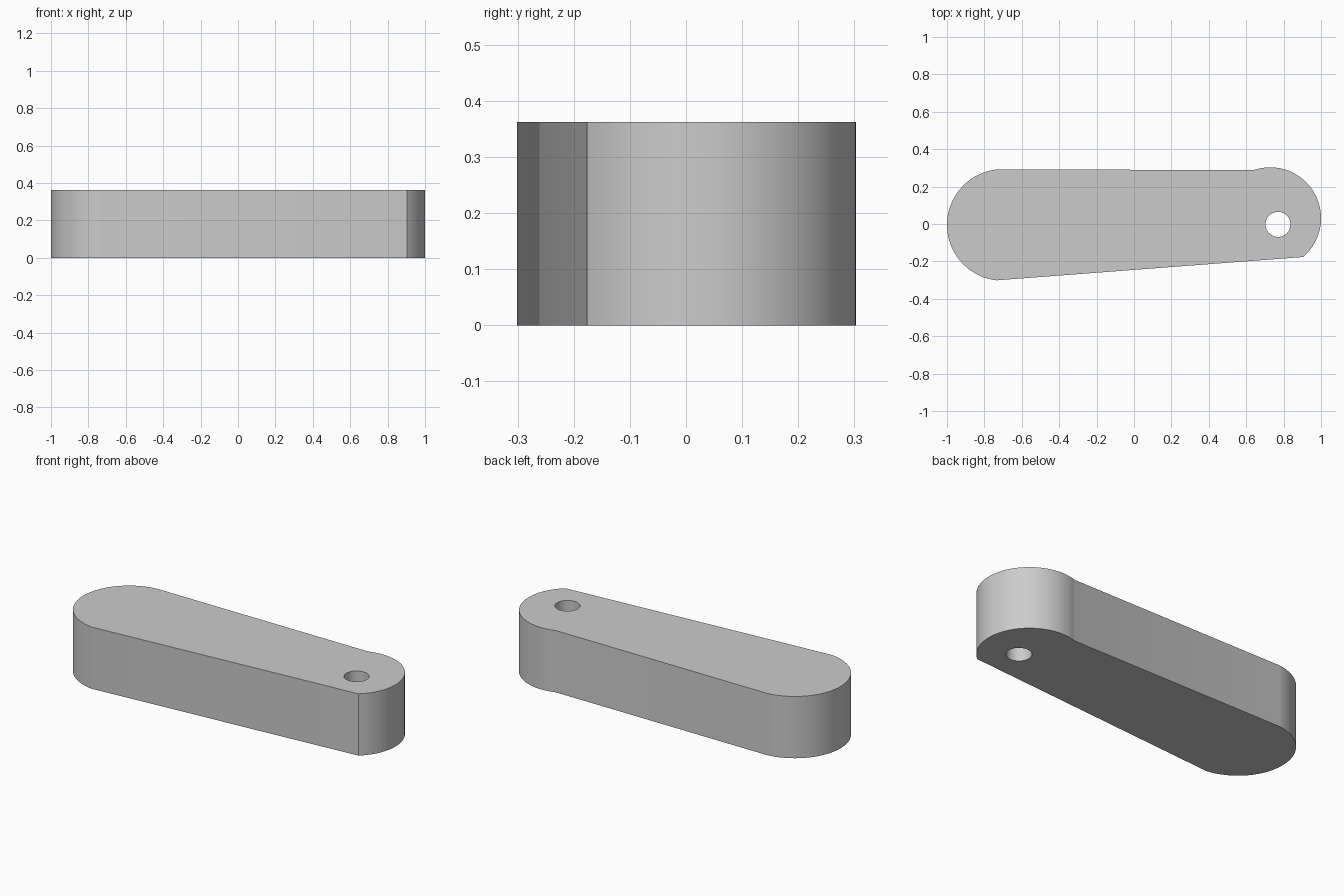
import bpy
import bmesh
from math import atan2, cos, sin, pi, radians

cube = bpy.data.objects.get("Cube")
if cube:
    bpy.data.objects.remove(cube, do_unlink=True)

HEIGHT = 0.362


def arc(cx, cy, r, start, end, steps):
    """Points along an arc, from start to end angle."""
    angles = [start + (end - start) * i / steps for i in range(steps + 1)]
    return [(cx + r * cos(a), cy + r * sin(a)) for a in angles]


def angle_to(cx, cy, x, y):
    return atan2(y - cy, x - cx)


# Outline: rounded wide end, straight back, bulging pivot end, sloping front
wide = (-0.702, -0.005)
pivot = (0.728, 0.031)
wide_end = arc(*wide, 0.298, angle_to(*wide, -0.73, 0.29),
               angle_to(*wide, -0.735, -0.301) + 2 * pi, 40)
pivot_end = arc(*pivot, 0.272, angle_to(*pivot, 0.9, -0.172),
                angle_to(*pivot, 0.64, 0.29), 48)
hole = arc(0.77, -0.002, 0.067, 0, 2 * pi, 40)[:-1]

# Fill the outline around the hole, then extrude to full height
bm = bmesh.new()
edges = []
for loop in (wide_end + pivot_end, hole):
    verts = [bm.verts.new((x, y, 0)) for x, y in loop]
    edges += [bm.edges.new((verts[i - 1], verts[i])) for i in range(len(verts))]
bmesh.ops.triangle_fill(bm, use_beauty=True, edges=edges, normal=(0, 0, 1))
result = bmesh.ops.extrude_face_region(bm, geom=bm.faces[:], use_keep_orig=True)
top = [g for g in result["geom"] if isinstance(g, bmesh.types.BMVert)]
bmesh.ops.translate(bm, verts=top, vec=(0, 0, HEIGHT))
bmesh.ops.recalc_face_normals(bm, faces=bm.faces[:])
mesh = bpy.data.meshes.new("lever_arm")
bm.to_mesh(mesh)
bm.free()

arm = bpy.data.objects.new("lever_arm", mesh)
bpy.context.collection.objects.link(arm)

# Plain grey material
grey = bpy.data.materials.new("light grey")
grey.use_nodes = True
colour = (0.6, 0.6, 0.6, 1)
grey.diffuse_color = colour
grey.node_tree.nodes["Principled BSDF"].inputs["Base Color"].default_value = colour
mesh.materials.append(grey)

# Smooth walls with crisp rims
bpy.ops.object.select_all(action="DESELECT")
arm.select_set(True)
bpy.context.view_layer.objects.active = arm
bpy.ops.object.shade_smooth_by_angle(angle=radians(30))
